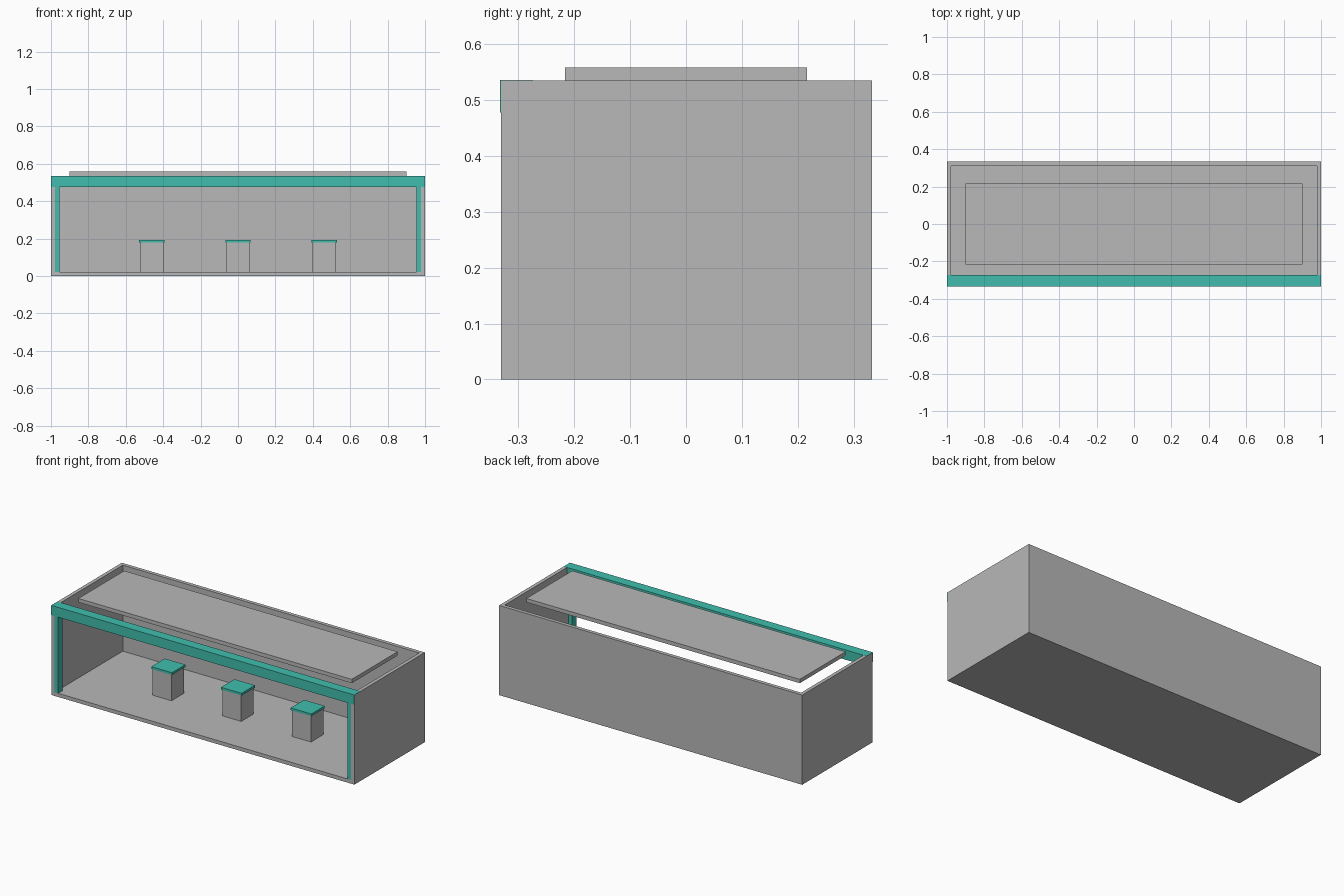
import bpy

if "Cube" in bpy.data.objects:
    bpy.data.objects.remove(bpy.data.objects["Cube"])


def material(name, color):
    m = bpy.data.materials.new(name)
    m.diffuse_color = (*color, 1.0)
    m.use_nodes = True
    m.node_tree.nodes["Principled BSDF"].inputs["Base Color"].default_value = m.diffuse_color
    return m


GREY = material("concrete_grey", (0.48, 0.48, 0.485))
TEAL = material("teal_trim", (0.052, 0.515, 0.42))


def box(name, x, y, z, mat):
    """Box from (min, max) ranges on each axis."""
    bpy.ops.mesh.primitive_cube_add(size=1)
    o = bpy.context.object
    o.name = name
    for v in o.data.vertices:
        v.co = [r[0] if c < 0 else r[1] for c, r in zip(v.co, (x, y, z))]
    o.data.materials.append(mat)
    return o


T = 0.022          # slab thickness
H = 0.535          # wall height
BACK = 0.333
FRONT = -0.331     # beam stands slightly proud of this

# Shell: floor, back wall, side walls
box("floor", (-1, 1), (FRONT, BACK), (0, T), GREY)
box("back_wall", (-1 + T, 1 - T), (BACK - T, BACK), (T, H), GREY)
for side, s in (("left", -1), ("right", 1)):
    a, b = sorted((s * (1 - T), s))
    box(side + "_wall", (a, b), (FRONT, BACK), (T, H), GREY)
    # Corner trim post standing against the wall
    a, b = sorted((s * 0.955, s * (1 - T)))
    box(side + "_front_post", (a, b), (FRONT, -0.288), (T, 0.478), TEAL)

# Beam over the open front
box("front_beam", (-0.9995, 0.9995), (-0.333, -0.274), (0.477, H + 0.0005), TEAL)

# Raised roof panel
box("roof_panel", (-0.902, 0.902), (-0.216, 0.216), (H, 0.558), GREY)

# Row of display stands with caps
for i, x in enumerate((-0.46, 0, 0.46), 1):
    box(f"stand_{i}", (x - 0.062, x + 0.062), (-0.058, 0.058), (T, 0.179), GREY)
    box(f"stand_cap_{i}", (x - 0.068, x + 0.068), (-0.063, 0.063), (0.179, 0.193), TEAL)
